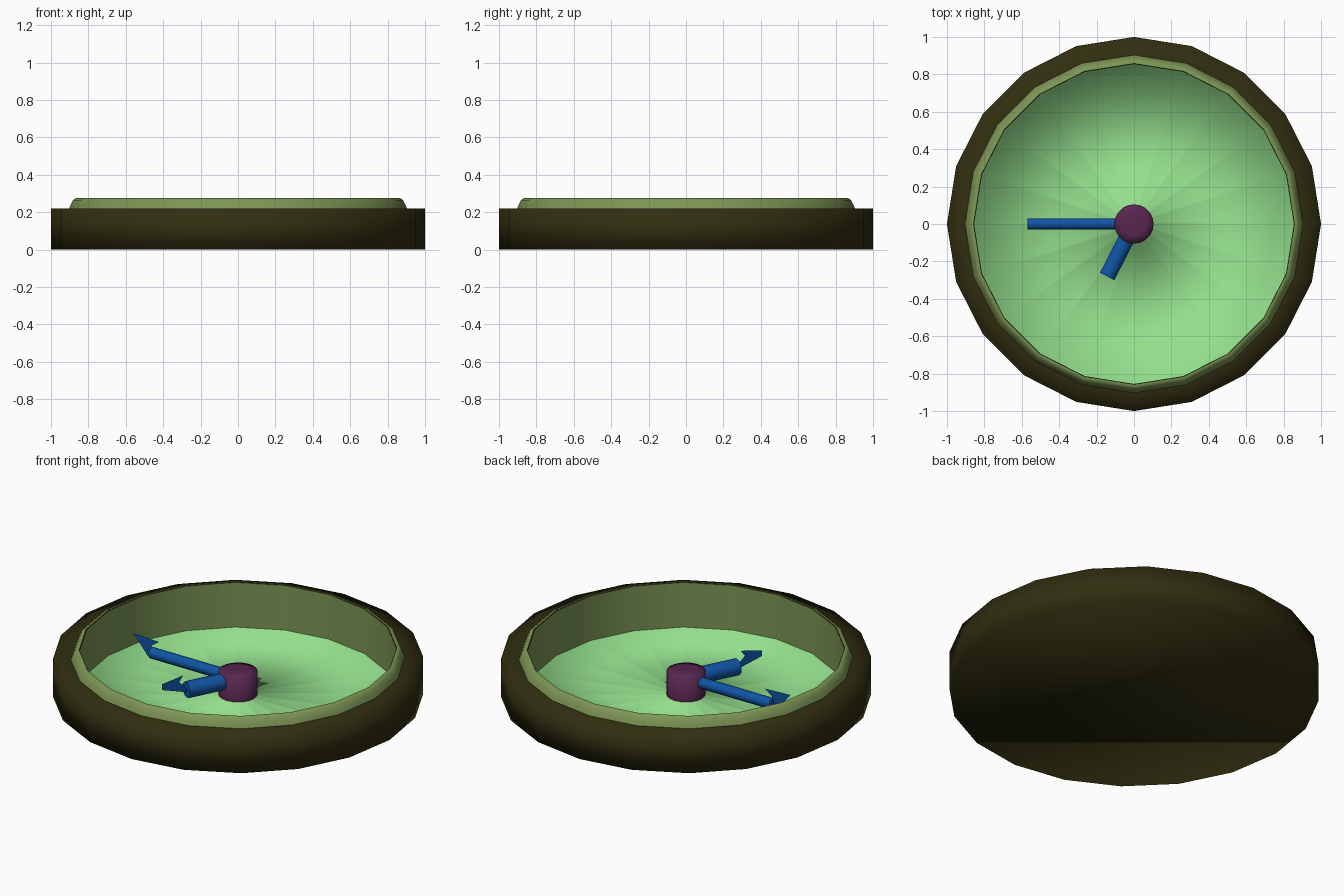
import bpy, bmesh
from math import cos, sin, pi, atan2
from mathutils import Matrix, Vector

if "Cube" in bpy.data.objects:
    bpy.data.objects.remove(bpy.data.objects["Cube"])

SIDES = 20


def material(name, rgb):
    m = bpy.data.materials.new(name)
    m.use_nodes = True
    m.diffuse_color = (*rgb, 1)
    m.node_tree.nodes["Principled BSDF"].inputs["Base Color"].default_value = (*rgb, 1)
    return m


dark_olive = material("dark olive", (0.030, 0.027, 0.005))
olive_green = material("olive green", (0.205, 0.305, 0.091))
light_green = material("light green", (0.296, 0.745, 0.266))
blue = material("blue", (0.005, 0.091, 0.376))
purple = material("purple", (0.098, 0.019, 0.080))


def finish(name, bm, mat, smooth=True):
    mesh = bpy.data.meshes.new(name)
    for f in bm.faces:
        f.smooth = smooth
    bm.to_mesh(mesh)
    bm.free()
    mesh.materials.append(mat)
    obj = bpy.data.objects.new(name, mesh)
    bpy.context.collection.objects.link(obj)
    return obj


def lathe(name, profile, mat, sides=SIDES, cap_start=False, cap_end=False):
    """Turn (radius, height) points round z, listed so that faces point outward."""
    bm = bmesh.new()
    rings = [[bm.verts.new((r * cos(2 * pi * i / sides), r * sin(2 * pi * i / sides), z))
              for i in range(sides)] for r, z in profile]
    for a, b in zip(rings, rings[1:]):
        for i in range(sides):
            j = (i + 1) % sides
            bm.faces.new((a[i], a[j], b[j], b[i]))
    if cap_start:
        bm.faces.new(rings[0][::-1])
    if cap_end:
        bm.faces.new(rings[-1])
    return finish(name, bm, mat)


# Case, raised rim with its inner wall, and thin inner lip
lathe("case", [(1, 0), (1, 0.22), (0.88, 0.22)], dark_olive, cap_start=True)
lathe("rim", [(0.905, 0.215), (0.895, 0.24), (0.882, 0.265), (0.868, 0.275), (0.858, 0.275)],
      olive_green)
lathe("rim_wall", [(0.855, 0.272), (0.855, 0.004)], olive_green)
lathe("rim_lip", [(0.859, 0.275), (0.855, 0.272)], dark_olive)

# Dial, turned up behind the wall and around the centre shaft
lathe("dial", [(0.858, 0.1), (0.858, 0.006), (0.05, 0.006), (0.05, 0.1)], light_green)

# Centre hub
lathe("hub", [(0.105, 0.006), (0.105, 0.145), (0.06, 0.152)], purple, cap_end=True)


def hand(name, direction, length, radius, head):
    """Round bar along a direction, with a flat upright arrowhead at its end."""
    turn = Matrix.Rotation(atan2(direction[1], direction[0]), 4, 'Z')
    bm = bmesh.new()
    bmesh.ops.create_cone(bm, cap_ends=True, segments=8, radius1=radius, radius2=radius,
                          depth=length, matrix=turn @ Matrix.Translation((length / 2, 0, 0.1))
                          @ Matrix.Rotation(pi / 2, 4, 'Y') @ Matrix.Rotation(pi / 8, 4, 'Z'))
    bar = finish(name, bm, blue)
    bar.data.set_sharp_from_angle(angle=pi / 3)
    bm = bmesh.new()
    bm.faces.new([bm.verts.new(turn @ Vector((d, 0, z))) for d, z in head])
    finish(name + "_arrowhead", bm, blue, smooth=False)


hand("minute_hand", (-1, 0), 0.57, 0.032,
     [(0.69, 0.184), (0.52, 0.177), (0.565, 0.145), (0.594, 0.073)])
hand("hour_hand", (-0.455, -0.89), 0.315, 0.047,
     [(0.465, 0.165), (0.335, 0.19), (0.36, 0.155), (0.28, 0.075), (0.465, 0.131)])
